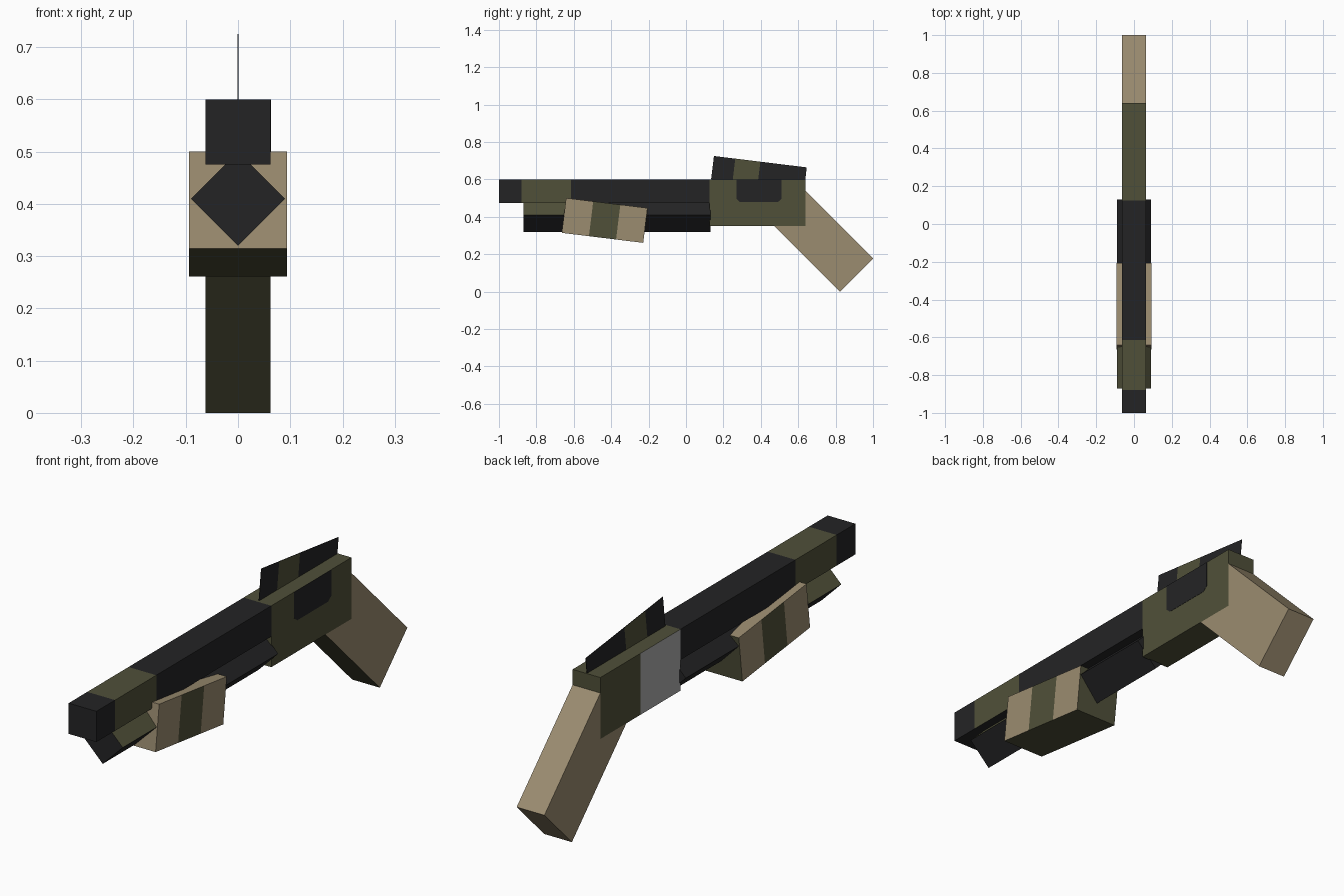
import bpy, bmesh, math
from mathutils import Matrix, Vector

if "Cube" in bpy.data.objects:
    bpy.data.objects.remove(bpy.data.objects["Cube"], do_unlink=True)


def make_material(name, rgb):
    """Flat material from 0-255 screen values, stored as linear."""
    lin = [((c / 255 + 0.055) / 1.055) ** 2.4 for c in rgb]
    m = bpy.data.materials.new(name)
    m.use_nodes = True
    m.diffuse_color = (*lin, 1)
    bsdf = next(n for n in m.node_tree.nodes if n.type == 'BSDF_PRINCIPLED')
    bsdf.inputs["Base Color"].default_value = (*lin, 1)
    return m


MATS = [make_material("black metal", (36, 36, 37)),
        make_material("olive green", (80, 80, 57)),
        make_material("tan", (155, 140, 112)),
        make_material("light grey", (172, 172, 172))]
BLACK, OLIVE, TAN, GREY = range(4)


def finish(name, bm, rule):
    """Colour each face by rule(centre, normal) and create the object."""
    bmesh.ops.recalc_face_normals(bm, faces=bm.faces[:])
    bm.normal_update()
    for f in bm.faces:
        f.material_index = rule(f.calc_center_median(), f.normal)
    me = bpy.data.meshes.new(name)
    bm.to_mesh(me)
    bm.free()
    for m in MATS:
        me.materials.append(m)
    ob = bpy.data.objects.new(name, me)
    bpy.context.collection.objects.link(ob)
    return ob


def box(name, size, loc, rule, cuts=(), tilt=0, roll=0):
    """Box cut across its length at local y positions; tilt about x, roll about y."""
    bm = bmesh.new()
    bmesh.ops.create_cube(bm, size=1)
    bm.transform(Matrix.Rotation(math.radians(roll), 4, 'Y') @ Matrix.Diagonal((*size, 1)))
    for y in cuts:
        bmesh.ops.bisect_plane(bm, geom=bm.verts[:] + bm.edges[:] + bm.faces[:],
                               plane_co=Vector((0, y, 0)), plane_no=Vector((0, 1, 0)))
    ob = finish(name, bm, rule)
    ob.location = loc
    ob.rotation_euler.x = math.radians(tilt)
    return ob


def prism(name, profile, x0, x1, rule):
    """Side profile of (y, z) points extruded from x0 to x1."""
    bm = bmesh.new()
    face = bm.faces.new([bm.verts.new((x0, y, z)) for y, z in profile])
    ext = bmesh.ops.extrude_face_region(bm, geom=[face])
    verts = [v for v in ext["geom"] if isinstance(v, bmesh.types.BMVert)]
    bmesh.ops.translate(bm, verts=verts, vec=(x1 - x0, 0, 0))
    return finish(name, bm, rule)


W = 0.125          # body width
TILT = -7          # slope of the fore-end and sight plate

# Square barrel with an olive band near the muzzle
box("barrel", (W, 1.125, 0.125), (0, -0.4375, 0.5375),
    lambda c, n: OLIVE if -0.44 < c.y < -0.18 and n.z > -0.5 else BLACK,
    cuts=(-0.4425, -0.1775))

# Diamond-section magazine tube, upper faces olive at the front
box("magazine_tube", (0.1275, 1.0, 0.1275), (0, -0.37, 0.41),
    lambda c, n: OLIVE if c.y < -0.27 and n.z > 0.3 else BLACK,
    cuts=(-0.27,), roll=45)


# Sloping fore-end grip: tan with an olive side stripe, underside and back
def fore_end_rule(c, n):
    if n.z < -0.5 or n.y > 0.5:
        return OLIVE
    return OLIVE if abs(n.x) > 0.5 and abs(c.y) < 0.07 else TAN


box("fore_end", (0.1875, 0.4385, 0.1875), (0, -0.435, 0.3805), fore_end_rule,
    cuts=(-0.073, 0.073), tilt=TILT)

# Receiver, with the front half of its right-hand (-x) side grey
box("receiver", (W, 0.515, 0.25), (0, 0.3825, 0.475),
    lambda c, n: GREY if n.x < -0.5 and c.y < 0 else OLIVE, cuts=(0,))

# Dark port plate with clipped lower corners
prism("ejection_port",
      [(0.27, 0.6), (0.27, 0.495), (0.29, 0.478), (0.49, 0.478), (0.51, 0.495), (0.51, 0.6)],
      W / 2 - 0.002, W / 2 + 0.001, lambda c, n: BLACK)

# Thin sight plate along the top
box("sight_plate", (0.002, 0.5, 0.125), (0, 0.39, 0.6325),
    lambda c, n: OLIVE if -0.135 < c.y < 0 and abs(n.x) > 0.5 else BLACK,
    cuts=(-0.135, 0.0), tilt=TILT)

# Angled rear grip with an olive underside
prism("rear_grip",
      [(0.64, 0.537), (1.0, 0.177), (0.823, 0.0), (0.473, 0.35), (0.64, 0.35)],
      -W / 2, W / 2, lambda c, n: OLIVE if n.y < -0.5 and n.z < -0.5 else TAN)
